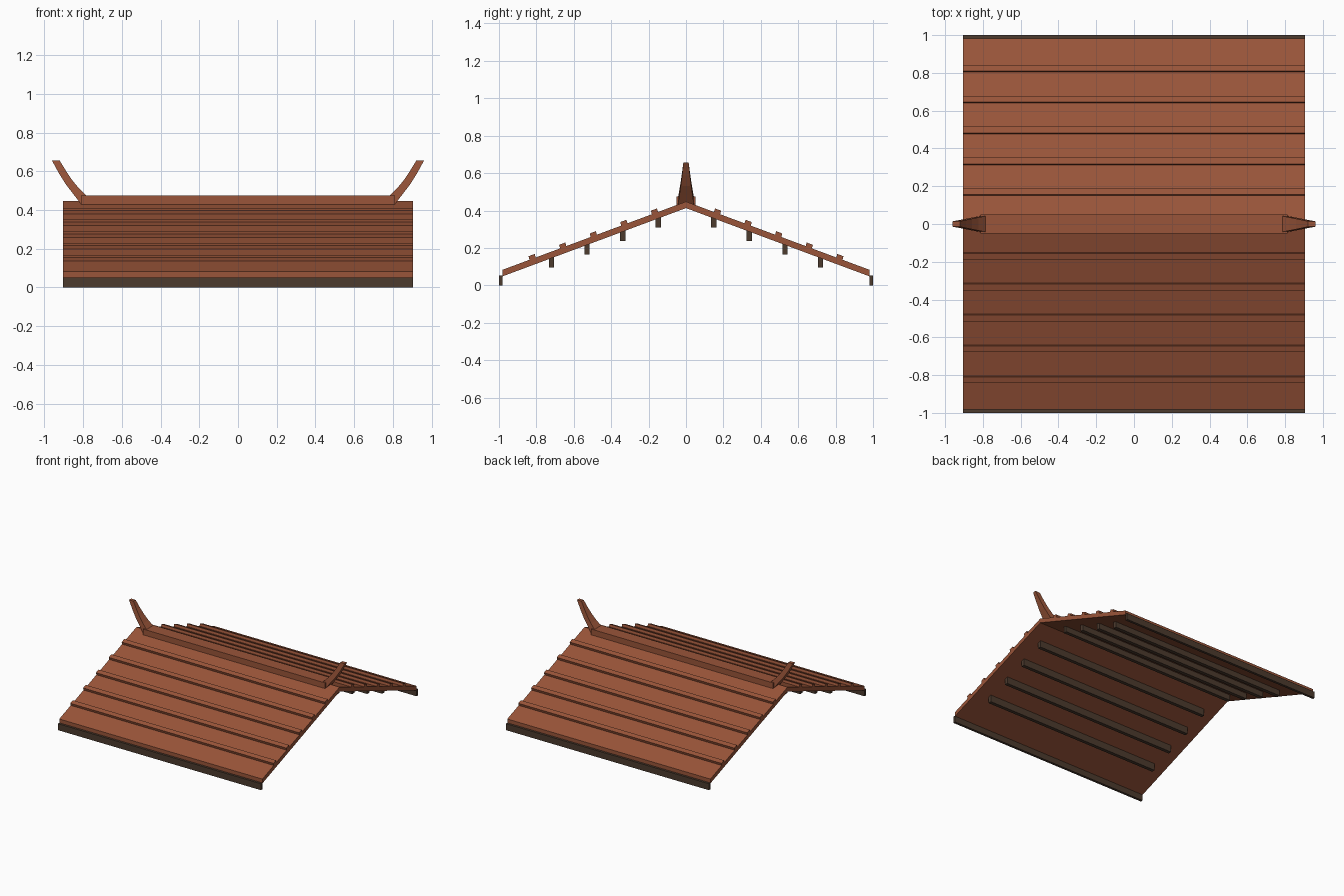
import bpy, bmesh

if "Cube" in bpy.data.objects:
    bpy.data.objects.remove(bpy.data.objects["Cube"])


def material(name, col):
    m = bpy.data.materials.new(name)
    m.diffuse_color = (*col, 1)
    m.use_nodes = True
    m.node_tree.nodes["Principled BSDF"].inputs["Base Color"].default_value = m.diffuse_color
    return m


CLAY = material("clay_brown", (0.32, 0.090, 0.041))
DARK = material("dark_timber", (0.072, 0.043, 0.027))

HALF = 0.905          # half length of the roof
SLOPE = 0.372         # fall per unit of y
TOP, UNDER = 0.448, 0.413   # slab heights at the ridge


def loft(name, rings, mat):
    """Closed solid through a list of equal-sized rings of points."""
    bm = bmesh.new()
    rows = [[bm.verts.new(p) for p in ring] for ring in rings]
    n = len(rows[0])
    for a, b in zip(rows, rows[1:]):
        for i in range(n):
            j = (i + 1) % n
            bm.faces.new((a[i], a[j], b[j], b[i]))
    bm.faces.new(rows[0])
    bm.faces.new(rows[-1])
    bmesh.ops.recalc_face_normals(bm, faces=bm.faces)
    me = bpy.data.meshes.new(name)
    bm.to_mesh(me)
    bm.free()
    me.materials.append(mat)
    ob = bpy.data.objects.new(name, me)
    bpy.context.collection.objects.link(ob)
    return ob


def bar(name, profile, half, mat):
    """Extrude a (y, z) profile along x."""
    return loft(name, [[(x, y, z) for y, z in profile] for x in (-half, half)], mat)


def top(y):
    return TOP - SLOPE * abs(y)


def under(y):
    return UNDER - SLOPE * abs(y)


# Gabled roof slab
E = 0.982
bar("roof_slab", [(-E, under(E)), (0, UNDER), (E, under(E)),
                  (E, top(E)), (0, TOP), (-E, top(E))], HALF, CLAY)

for s, side in ((-1, "front"), (1, "back")):
    # Raised battens across each slope
    for i in range(5):
        y0 = 0.147 + i * 0.1635
        y1 = y0 + 0.033
        bar(f"{side}_batten_{i}", [(s * y0, top(y0) - 0.01), (s * y1, top(y1) - 0.01),
                                   (s * (y1 + 0.008), top(y1) + 0.018),
                                   (s * (y0 + 0.008), top(y0) + 0.018)], HALF, CLAY)
    # Purlins below
    for i in range(4):
        y = 0.148 + i * 0.1905
        zb = 0.308 - i * 0.0712
        a, b = y - 0.014, y + 0.014
        bar(f"{side}_purlin_{i}", [(s * a, zb), (s * b, zb), (s * b, under(b) + 0.01),
                                   (s * a, under(a) + 0.01)], 0.79, DARK)
    # Eave board
    bar(f"{side}_eave_board", [(s * 0.98, 0), (s, 0), (s, 0.052), (s * 0.98, 0.052)], HALF, DARK)

# Ridge cap
bar("ridge_cap", [(-0.05, 0.43), (0.05, 0.43), (0.05, 0.476), (-0.05, 0.476)], 0.812, CLAY)

# Curved tapering horns: inner x,z / outer x,z / half width
sections = [(0.785, 0.475, 0.812, 0.432, 0.042), (0.822, 0.512, 0.852, 0.484, 0.035),
            (0.858, 0.556, 0.889, 0.532, 0.028), (0.890, 0.604, 0.924, 0.588, 0.021),
            (0.922, 0.657, 0.962, 0.657, 0.014)]
for s, side in ((-1, "left"), (1, "right")):
    loft(f"{side}_horn", [[(s * xi, -w, zi), (s * xi, w, zi), (s * xo, w, zo), (s * xo, -w, zo)]
                          for xi, zi, xo, zo, w in sections], CLAY)
